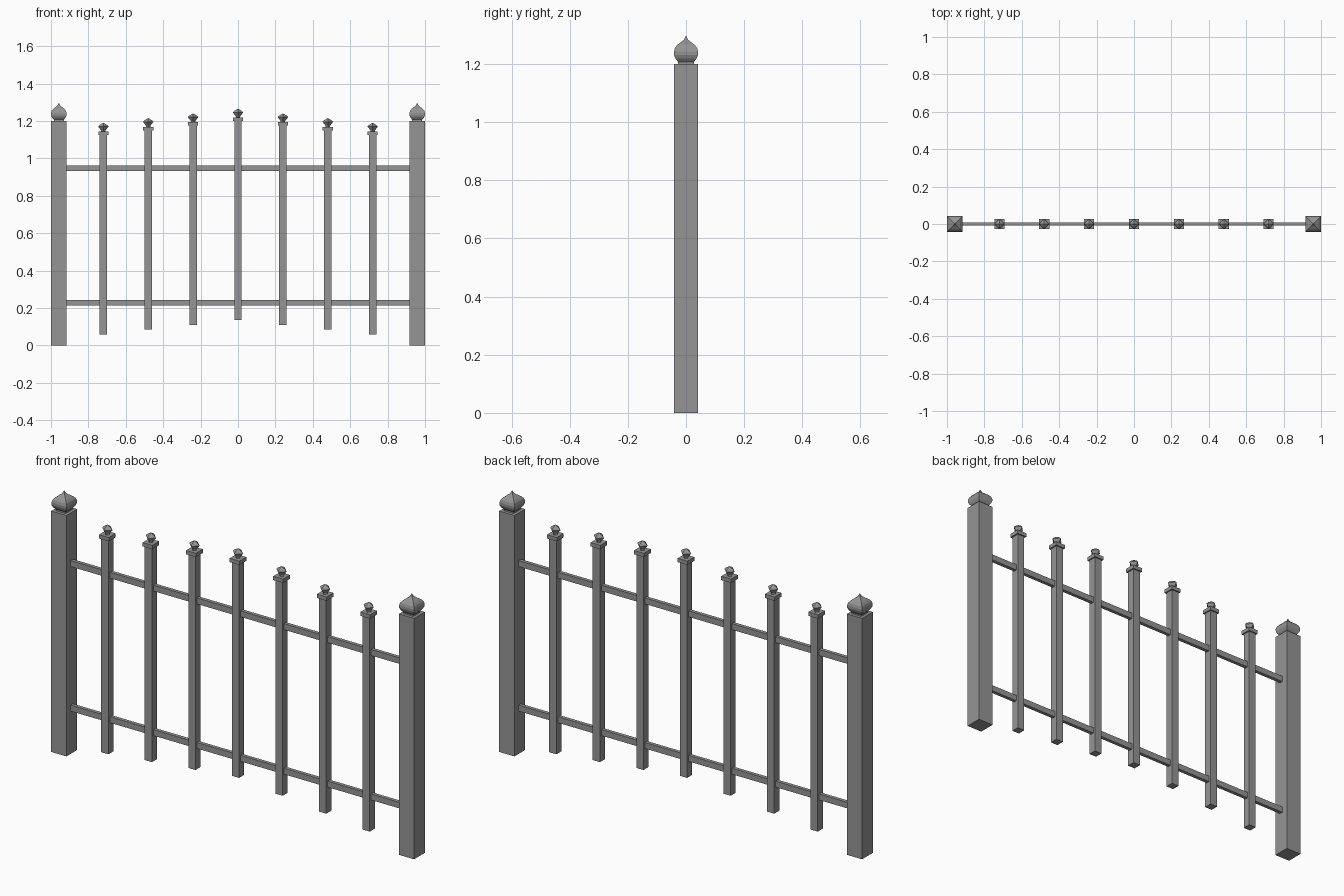
import bpy, bmesh, math

cube = bpy.data.objects.get("Cube")
if cube:
    bpy.data.objects.remove(cube, do_unlink=True)

iron = bpy.data.materials.new("grey_iron")
iron.use_nodes = True
GREY = (0.3, 0.3, 0.3, 1)
iron.diffuse_color = GREY
iron.node_tree.nodes["Principled BSDF"].inputs["Base Color"].default_value = GREY


def finish(name, bm, location):
    bmesh.ops.recalc_face_normals(bm, faces=bm.faces)
    mesh = bpy.data.meshes.new(name)
    bm.to_mesh(mesh)
    bm.free()
    mesh.materials.append(iron)
    obj = bpy.data.objects.new(name, mesh)
    obj.location = location
    bpy.context.collection.objects.link(obj)
    return obj


def box(name, x, half_x, half_y, bottom, top):
    bm = bmesh.new()
    bmesh.ops.create_cube(bm, size=2)
    bmesh.ops.scale(bm, vec=(half_x, half_y, (top - bottom) / 2), verts=bm.verts)
    return finish(name, bm, (x, 0, (top + bottom) / 2))


def four_sided(name, x, z, profile, turn):
    """Stack square rings of (corner radius, height), ending in a point."""
    bm = bmesh.new()
    rings = []
    for radius, height in profile[:-1]:
        rings.append([bm.verts.new((radius * math.cos(turn + i * math.pi / 2),
                                    radius * math.sin(turn + i * math.pi / 2), height))
                      for i in range(4)])
    tip = bm.verts.new((0, 0, profile[-1][1]))
    bm.faces.new(rings[0])
    for i in range(4):
        j = (i + 1) % 4
        for low, high in zip(rings, rings[1:]):
            bm.faces.new((low[i], low[j], high[j], high[i]))
        bm.faces.new((rings[-1][i], rings[-1][j], tip))
    return finish(name, bm, (x, 0, z))


# End posts with square onion finials
R = math.sqrt(2)
ONION = [(0.027 * R, 0), (0.027 * R, 0.007), (0.036 * R, 0.018), (0.041 * R, 0.03),
         (0.0415 * R, 0.042), (0.038 * R, 0.055), (0.029 * R, 0.066),
         (0.017 * R, 0.075), (0.007 * R, 0.083), (0, 0.098)]
for side, x in (("right", -0.958), ("left", 0.958)):
    box(side + "_post", x, 0.042, 0.042, 0, 1.2)
    four_sided(side + "_post_finial", x, 1.2, ONION, math.pi / 4)

# Pickets rising towards the middle, each with a cap and a pointed bud
BUD = [(0.012, 0), (0.012, 0.006), (0.028, 0.027), (0.02, 0.035), (0, 0.047)]
for i in range(-3, 4):
    x, lift = i * 0.24, (3 - abs(i)) * 0.025
    name = "picket_%d" % (i + 4)
    box(name, x, 0.02, 0.02, 0.06 + lift, 1.125 + lift)
    box(name + "_cap", x, 0.027, 0.027, 1.125 + lift, 1.144 + lift)
    four_sided(name + "_bud", x, 1.144 + lift, BUD, 0)

# Horizontal rails
box("lower_rail", 0, 0.92, 0.009, 0.213, 0.243)
box("upper_rail", 0, 0.92, 0.009, 0.933, 0.963)
